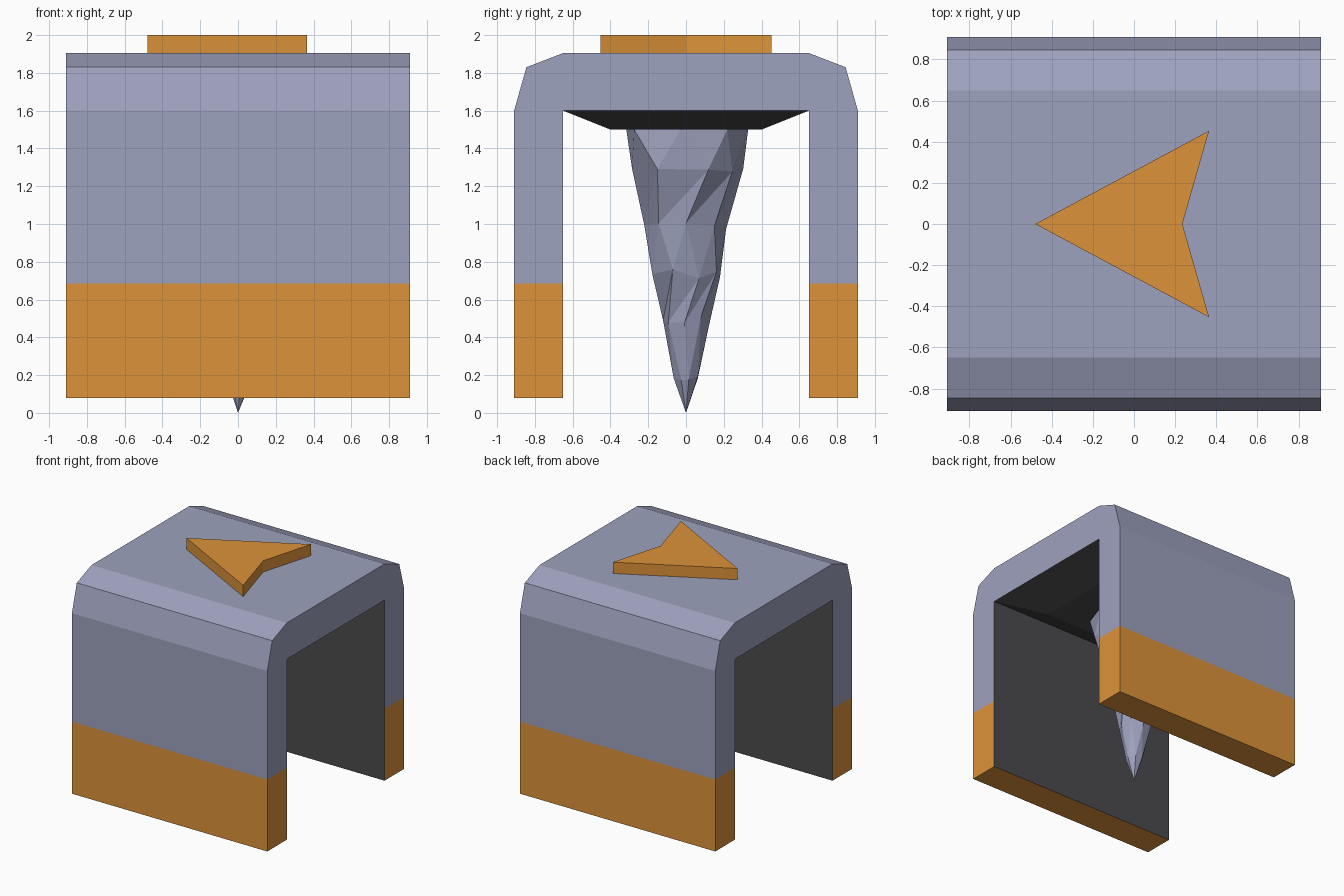
import bpy, bmesh, math, random
from mathutils import Vector

if "Cube" in bpy.data.objects:
    bpy.data.objects.remove(bpy.data.objects["Cube"])

random.seed(4)


def material(name, rgb):
    m = bpy.data.materials.new(name)
    m.diffuse_color = (*rgb, 1)
    m.use_nodes = True
    m.node_tree.nodes["Principled BSDF"].inputs["Base Color"].default_value = m.diffuse_color
    return m


GREY = material("blue grey", (0.34, 0.36, 0.51))
ORANGE = material("orange", (0.72, 0.29, 0.042))
DARK = material("dark grey", (0.07, 0.07, 0.075))


def finish(bm, name, mats):
    bmesh.ops.recalc_face_normals(bm, faces=bm.faces[:])
    me = bpy.data.meshes.new(name)
    bm.to_mesh(me)
    bm.free()
    for m in mats:
        me.materials.append(m)
    ob = bpy.data.objects.new(name, me)
    bpy.context.collection.objects.link(ob)
    return ob


def prism(points, offset):
    """Extrude a closed outline of 3D points along offset."""
    bm = bmesh.new()
    face = bm.faces.new([bm.verts.new(p) for p in points])
    ext = bmesh.ops.extrude_face_region(bm, geom=[face], use_keep_orig=True)
    verts = [g for g in ext["geom"] if isinstance(g, bmesh.types.BMVert)]
    bmesh.ops.translate(bm, verts=verts, vec=offset)
    bmesh.ops.recalc_face_normals(bm, faces=bm.faces[:])
    return bm


# Arch-shaped casing: half profile mirrored across y
W, INNER, SPLIT = 0.91, 0.65, 0.685
half = [(INNER, 1.6), (INNER, 0.08), (W, 0.08), (W, 1.6), (0.845, 1.83), (0.65, 1.905)]
profile = half + [(-y, z) for y, z in reversed(half)]
bm = prism([(-W, y, z) for y, z in profile], (2 * W, 0, 0))

# Recessed ceiling drops down as a shallow frustum
ceiling = next(f for f in bm.faces
               if abs(f.normal.z) > 0.9 and abs(f.calc_center_median().z - 1.6) < 0.01)
bmesh.ops.inset_individual(bm, faces=[ceiling], thickness=0.1)
for v in ceiling.verts:
    v.co = (math.copysign(0.56, v.co.x), math.copysign(0.4, v.co.y), 1.5)

# Colour bands: orange feet, dark inner faces
bmesh.ops.bisect_plane(bm, geom=bm.verts[:] + bm.edges[:] + bm.faces[:],
                       plane_co=(0, 0, SPLIT), plane_no=(0, 0, 1))
bm.normal_update()
for f in bm.faces:
    c = f.calc_center_median()
    if abs(c.y) < INNER + 0.01 and c.z < 1.65 and abs(f.normal.x) < 0.5:
        f.material_index = 2
    elif c.z < SPLIT:
        f.material_index = 1
finish(bm, "arch_casing", [GREY, ORANGE, DARK])

# Direction arrow on the roof
arrow = [(-0.48, 0), (0.365, -0.453), (0.235, 0), (0.365, 0.453)]
finish(prism([(x, y, 1.905) for x, y in arrow], (0, 0, 0.095)), "roof_arrow", [ORANGE])

# Rough hanging spike: twisted irregular rings narrowing to a point
SIDES = 8
rings = [(1.5, 0.34), (1.27, 0.31), (1.0, 0.23), (0.74, 0.19), (0.48, 0.13), (0.2, 0.07)]
bm = bmesh.new()
loops = []
for i, (z, r) in enumerate(rings):
    loop = []
    for k in range(SIDES):
        a = math.tau * (k + 0.35 * (i % 2) + random.uniform(-0.2, 0.2)) / SIDES
        rr = r * random.uniform(0.92, 1.06)
        dz = random.uniform(-0.03, 0.03) if i else 0
        loop.append(bm.verts.new((rr * math.cos(a), rr * math.sin(a), z + dz)))
    loops.append(loop)
tip = bm.verts.new((0, 0, 0))
for a, b in zip(loops, loops[1:]):
    for k in range(SIDES):
        n = (k + 1) % SIDES
        bm.faces.new((a[k], a[n], b[k]))
        bm.faces.new((a[n], b[n], b[k]))
for k in range(SIDES):
    bm.faces.new((loops[-1][k], loops[-1][(k + 1) % SIDES], tip))
bm.faces.new(loops[0])
finish(bm, "hanging_spike", [GREY])
